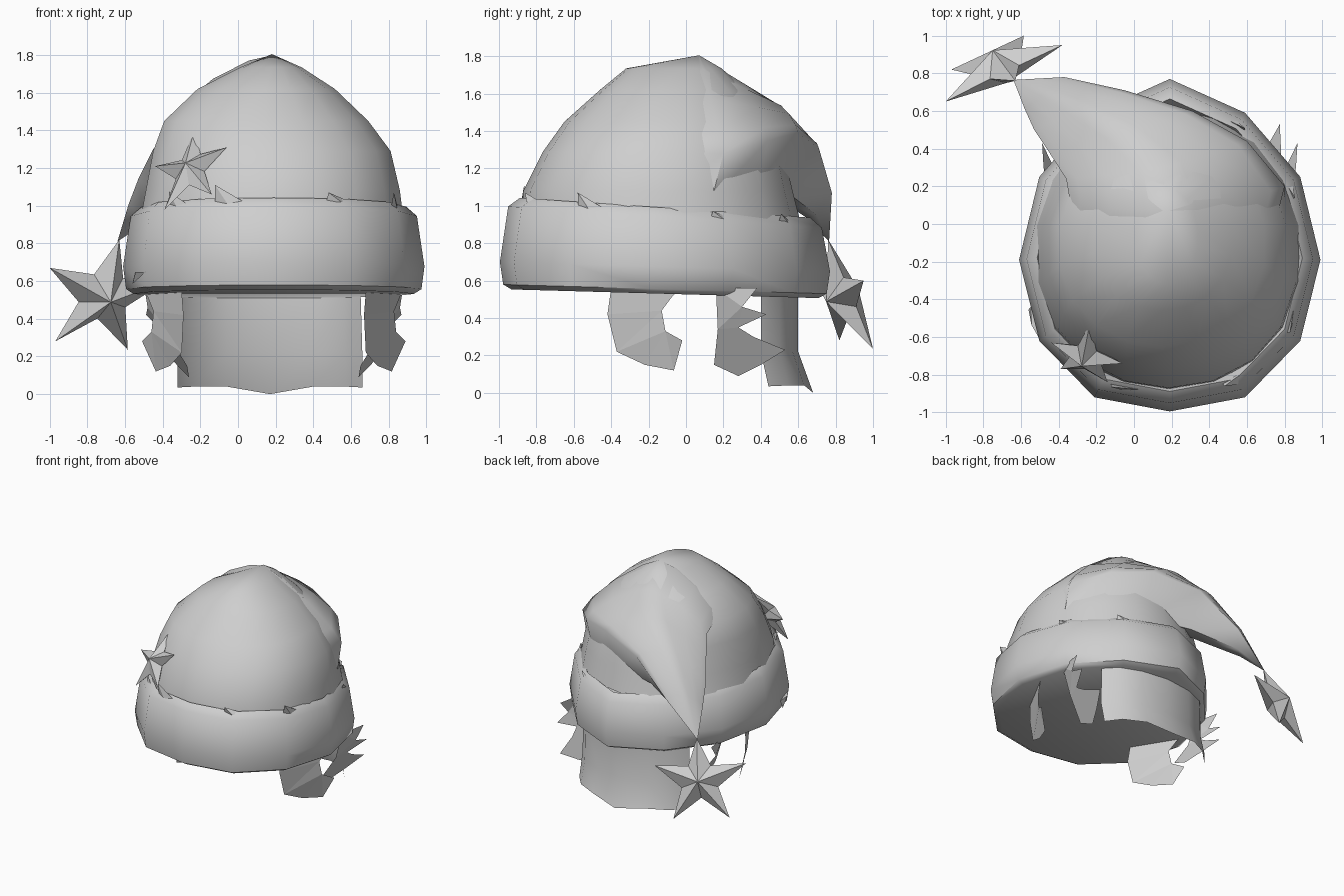
import bpy, bmesh, math
from mathutils import Vector

if "Cube" in bpy.data.objects:
    bpy.data.objects.remove(bpy.data.objects["Cube"], do_unlink=True)

grey = bpy.data.materials.new("plain grey")
grey.use_nodes = True
grey.diffuse_color = (0.62, 0.62, 0.62, 1)
grey.node_tree.nodes["Principled BSDF"].inputs["Base Color"].default_value = (0.62, 0.62, 0.62, 1)

CX = 0.19  # symmetry plane of the hat body


def make(name, verts, faces, smooth=None):
    me = bpy.data.meshes.new(name)
    me.from_pydata([tuple(v) for v in verts], [], faces)
    bm = bmesh.new()
    bm.from_mesh(me)
    bmesh.ops.recalc_face_normals(bm, faces=bm.faces)
    bm.to_mesh(me)
    bm.free()
    me.materials.append(grey)
    if smooth:
        me.polygons.foreach_set("use_smooth", [True] * len(me.polygons))
        me.set_sharp_from_angle(angle=math.radians(smooth))
    ob = bpy.data.objects.new(name, me)
    bpy.context.collection.objects.link(ob)
    return ob


def loft(name, rings, tip, smooth):
    """Skin closed rings and end in a point."""
    n, m = len(rings[0]), len(rings)
    verts = [v for r in rings for v in r] + [tip]
    faces = []
    for i in range(m - 1):
        a, b = i * n, (i + 1) * n
        faces += [(a + j, a + (j + 1) % n, b + (j + 1) % n, b + j) for j in range(n)]
    a = (m - 1) * n
    faces += [(a + j, a + (j + 1) % n, m * n) for j in range(n)]
    return make(name, verts, faces, smooth)


def soft(v, p):
    return math.copysign(abs(v) ** p, v)


# Cap crown: z, left x, right x, front y, back y; squarer at the front
spans = [(0.92, -0.53, 0.89, -0.88, 0.61), (1.08, -0.50, 0.87, -0.87, 0.57),
         (1.29, -0.46, 0.82, -0.765, 0.52), (1.45, -0.40, 0.70, -0.65, 0.46),
         (1.62, -0.22, 0.52, -0.46, 0.32), (1.735, 0.01, 0.34, -0.32, 0.19)]
rings = []
for z, x0, x1, y0, y1 in spans:
    ring = []
    for k in range(18):
        a = math.tau * k / 18
        c = math.cos(a)
        ring.append(Vector(((x0 + x1) / 2 + (x1 - x0) / 2 * math.sin(a),
                            (y0 + y1) / 2 - (y1 - y0) / 2 * (soft(c, 0.85) if c > 0 else c), z)))
    rings.append(ring)
loft("cap_crown", rings, (0.18, 0.07, 1.805), 50)

# Folded tail: each section has an outer ridge, crest, inner edge, underside point
# and the foot of the wall that drops from the ridge to the crown
sections = [
    ((0.72, -0.12, 1.28), (0.19, -0.12, 1.70), (-0.33, -0.12, 1.36), (0.20, 0.00, 1.10), (0.70, -0.10, 1.05)),
    ((0.80, 0.20, 1.28), (0.19, 0.07, 1.80), (-0.34, 0.12, 1.45), (0.20, 0.10, 1.10), (0.80, 0.14, 1.04)),
    ((0.60, 0.44, 1.35), (0.14, 0.30, 1.66), (-0.36, 0.24, 1.41), (0.15, 0.30, 1.10), (0.58, 0.37, 1.05)),
    ((0.31, 0.60, 1.39), (-0.06, 0.48, 1.55), (-0.45, 0.38, 1.30), (0.00, 0.40, 1.10), (0.32, 0.46, 1.06)),
    ((-0.05, 0.71, 1.31), (-0.28, 0.61, 1.37), (-0.53, 0.50, 1.14), (-0.28, 0.52, 1.02), (-0.08, 0.57, 1.05)),
    ((-0.37, 0.78, 1.07), (-0.47, 0.70, 1.12), (-0.58, 0.61, 1.01), (-0.50, 0.64, 0.94), (-0.43, 0.70, 0.95))]
rings = []
for sec in sections:
    L, T, R, U, D = map(Vector, sec)
    C = (L + R) / 2
    rings.append([C + (L - C) * soft(math.cos(a), 1.5) + (T - C) * soft(math.sin(a), 1.5)
                  for a in [math.pi * k / 8 for k in range(9)]] + [U, D])
loft("cap_tail", rings, (-0.64, 0.765, 0.81), 55)

# Rolled brim: twelve-sided band with a closed underside, dropping slightly towards the back
profile = [(0.82, 0.94), (0.88, 1.05), (0.95, 1.00), (1.0, 0.70), (0.98, 0.58), (0.93, 0.555)]
corner_y = [-0.995, -0.92, -0.62, -0.19, 0.25, 0.59, 0.77]


def brim_point(k, s, z):
    """Point at corner number k (may be fractional) of the brim, at scale s."""
    m = abs(k)
    i = min(int(m), 5)
    y = corner_y[i] + (corner_y[i + 1] - corner_y[i]) * (m - i)
    x0, x1 = (math.sin(math.tau * n / 12) for n in (i, i + 1))
    x = 0.80 * (x0 + (x1 - x0) * (m - i))
    y = -0.11 + (y + 0.11) * s
    back = (y + 1) / 1.77
    return Vector((CX + math.copysign(x, k) * s, y, z - back * (0.12 if z > 0.8 else 0.05)))


loft("brim", [[brim_point(k, s, z) for k in range(-5, 7)] for s, z in profile], (CX, -0.11, 0.535), 50)

# Small pointed fur locks along the brim: corner position, scale, height, tip rise
locks = [(-0.75, 0.90, 1.02, 0.10), (-1.6, 0.90, 1.00, 0.10), (2.1, 0.90, 1.00, 0.10), (0.9, 0.89, 1.03, 0.05),
         (3.9, 0.91, 1.00, 0.05), (5.0, 0.91, 1.00, 0.06), (-2.3, 1.0, 0.66, -0.06)]
for i, (k, s, z, rise) in enumerate(locks):
    make(f"fur_lock_{i + 1}",
         [brim_point(k - 0.12, s, z), brim_point(k + 0.35, s, z), brim_point(k + 0.08, s + 0.025, z),
          brim_point(k - 0.1, s + 0.02, z + rise)],
         [(0, 1, 2), (0, 1, 3), (1, 2, 3), (2, 0, 3)])


# Faceted stars from five tips, with a raised centre on both sides
def star(name, tips, height):
    tips = [Vector(t) for t in tips]
    c = sum(tips, Vector()) / 5
    nrm = sum(((tips[i] - c).cross(tips[(i + 1) % 5] - c) for i in range(5)), Vector()).normalized()
    verts = []
    for i in range(5):
        verts += [tips[i], c - (tips[(i + 3) % 5] - c) * 0.40]
    verts += [c + nrm * height, c - nrm * height]
    faces = []
    for i in range(10):
        j = (i + 1) % 10
        faces += [(i, j, 10), (j, i, 11)]
    make(name, verts, faces)


star("tail_star", [(-0.63, 0.76, 0.82), (-1.0, 0.65, 0.67), (-0.97, 0.82, 0.28),
                   (-0.585, 1.0, 0.235), (-0.38, 0.95, 0.60)], 0.10)
star("brim_star", [(-0.235, -0.53, 1.39), (-0.44, -0.63, 1.21), (-0.39, -0.77, 0.98),
                   (-0.14, -0.84, 1.06), (-0.06, -0.74, 1.31)], 0.07)

# Back hair: curved sheet, as half columns from the middle outwards: x offset, y, bottom z
half = [(0.0, 0.60, 0.0), (0.23, 0.57, 0.04), (0.40, 0.50, 0.04), (0.49, 0.40, 0.035)]
cols = [(-x, y, z) for x, y, z in half[:0:-1]] + half
verts, faces = [], []
for x, y, z in cols:
    flare = 0.08 * (1 - abs(x))
    verts += [(0.17 + x, y + flare, z), (0.17 + x, y, 0.22), (0.17 + x * 0.98, y, 0.56)]
for i in range(len(cols) - 1):
    for k in range(2):
        a = i * 3 + k
        faces.append((a, a + 3, a + 4, a + 1))
make("back_hair", verts, faces, 50)

# Side hair tufts: jagged sheets, mirrored about the hat's middle, as (y, z) outlines
front_tuft = [(-0.40, 0.56), (-0.42, 0.42), (-0.37, 0.22), (-0.22, 0.15), (-0.065, 0.12),
              (-0.02, 0.28), (-0.11, 0.33), (-0.13, 0.44), (-0.07, 0.52), (-0.02, 0.56)]
rear_tuft = [(0.16, 0.56), (0.17, 0.34), (0.15, 0.15), (0.28, 0.09), (0.40, 0.15), (0.53, 0.23),
             (0.36, 0.30), (0.28, 0.35), (0.43, 0.42), (0.30, 0.46), (0.38, 0.56)]


def front_x(y, z):
    return 0.49 + 0.55 * (y + 0.4) - 0.3 * max(0, 0.28 - z)


def rear_x(y, z):
    return 0.34 + 0.6 * min(z, 0.45) + 0.2 * y


for side, sx in (("left", 1), ("right", -1)):
    for label, outline, fx in (("front", front_tuft, front_x), ("rear", rear_tuft, rear_x)):
        ob = make(f"{side}_{label}_tuft", [(CX + sx * fx(y, z), y, z) for y, z in outline],
                  [tuple(range(len(outline)))])
        bm = bmesh.new()
        bm.from_mesh(ob.data)
        bmesh.ops.triangulate(bm, faces=bm.faces)
        bm.to_mesh(ob.data)
        bm.free()
